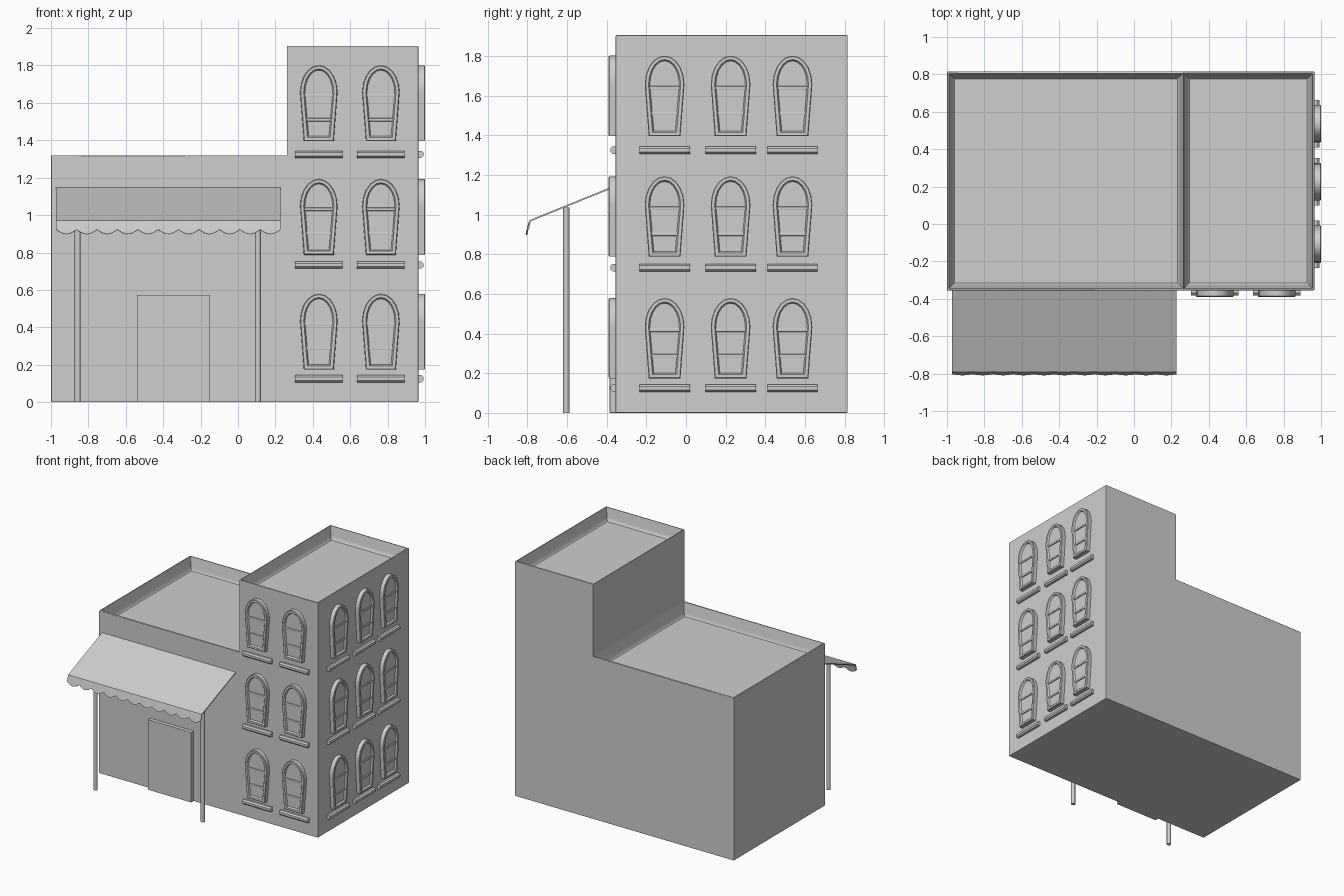
import bpy, bmesh
from math import sin, cos, pi
from mathutils import Matrix, Vector

if "Cube" in bpy.data.objects:
    bpy.data.objects.remove(bpy.data.objects["Cube"], do_unlink=True)

grey = bpy.data.materials.new("plain_grey")
grey.use_nodes = True
grey.diffuse_color = (0.62, 0.62, 0.62, 1)
grey.node_tree.nodes["Principled BSDF"].inputs["Base Color"].default_value = (0.62, 0.62, 0.62, 1)

LEFT, RIGHT, FRONT, BACK = -1.0, 0.965, -0.355, 0.815
SPLIT, LOW, HIGH = 0.262, 1.32, 1.905


def finish(bm, name):
    bmesh.ops.recalc_face_normals(bm, faces=bm.faces)
    mesh = bpy.data.meshes.new(name)
    bm.to_mesh(mesh)
    bm.free()
    mesh.materials.append(grey)
    ob = bpy.data.objects.new(name, mesh)
    bpy.context.collection.objects.link(ob)
    bpy.ops.object.select_all(action='DESELECT')
    ob.select_set(True)
    bpy.context.view_layer.objects.active = ob
    bpy.ops.object.shade_smooth_by_angle(angle=pi / 5)
    # Keep the large faces evenly shaded beside their rounded edges
    weighted = ob.modifiers.new("even_shading", 'WEIGHTED_NORMAL')
    weighted.keep_sharp = True
    weighted.weight = 100


def add_box(bm, lo, hi, bevel=0.0, mat=Matrix()):
    lo, hi = Vector(lo), Vector(hi)
    m = mat @ Matrix.Translation((lo + hi) / 2) @ Matrix.Diagonal((*(hi - lo), 1))
    verts = bmesh.ops.create_cube(bm, size=1, matrix=m)["verts"]
    if bevel:
        edges = list({e for v in verts for e in v.link_edges})
        bmesh.ops.bevel(bm, geom=edges, offset=bevel, segments=2, affect='EDGES', profile=0.5)


# Building body: stepped outline pulled from front to back
bm = bmesh.new()
outline = [(LEFT, 0), (RIGHT, 0), (RIGHT, HIGH), (SPLIT, HIGH), (SPLIT, LOW), (LEFT, LOW)]
face = bm.faces.new([bm.verts.new((x, FRONT, z)) for x, z in outline])
moved = bmesh.ops.extrude_face_region(bm, geom=[face])["geom"]
bmesh.ops.translate(bm, vec=(0, BACK - FRONT, 0),
                    verts=[g for g in moved if isinstance(g, bmesh.types.BMVert)])
bmesh.ops.recalc_face_normals(bm, faces=bm.faces)
hard = [e for e in bm.edges if not all(abs(v.co.x - SPLIT) < 1e-4 and v.co.z < HIGH for v in e.verts)]
bmesh.ops.bevel(bm, geom=hard, offset=0.006, segments=2, affect='EDGES', profile=0.5)

# Sunken roofs with a thin parapet and sloping inner walls
bm.normal_update()
roofs = [f for f in bm.faces if f.normal.z > 0.99 and f.calc_area() > 0.1]
for roof in roofs:
    is_low = roof.calc_center_median().z < HIGH - 0.1
    bmesh.ops.inset_region(bm, faces=[roof], thickness=0.006)
    if is_low:
        for v in roof.verts:
            if v.co.x > 0:
                v.co.x = SPLIT
    for thickness, drop in ((0.02, 0.072), (0.01, 0.02), (0.013, 0.008)):
        bmesh.ops.inset_region(bm, faces=[roof], thickness=thickness)
        for v in roof.verts:
            v.co.z -= drop
finish(bm, "building_body")

# Door slab
bm = bmesh.new()
add_box(bm, (-0.54, FRONT - 0.03, 0), (-0.15, FRONT + 0.01, 0.57), 0.003)
finish(bm, "door")


# Arched window outline that narrows toward the bottom
def window_outline(inset):
    pts = [(-0.08 + inset, inset), (0.08 - inset, inset)]
    for i in range(11):
        a = pi * i / 10
        pts.append(((0.1 - inset) * cos(a), 0.26 + (0.145 - inset) * sin(a)))
    return pts


def add_window(bm, mat):
    # Local axes: x across, -y outward, z up
    section = [(0, 0), (0, 0.031), (0.004, 0.035), (0.019, 0.035), (0.022, 0.032), (0.026, 0.022)]
    loops = [[bm.verts.new(mat @ Vector((x, -d, z))) for x, z in window_outline(inset)]
             for inset, d in section]
    n = len(loops[0])
    for a, b in zip(loops, loops[1:]):
        for i in range(n):
            j = (i + 1) % n
            bm.faces.new((a[i], a[j], b[j], b[i]))
    # Pane and two crossbars
    bm.faces.new(loops[-1])
    for z, half in ((0.105, 0.068), (0.235, 0.078)):
        add_box(bm, (-half, -0.03, z), (half, -0.015, z + 0.017), 0.003, mat)


# Sill with a tapered outer edge
def add_sill(bm, mat):
    section = [(0.005, -0.02), (-0.015, -0.02), (-0.026, -0.01),
               (-0.026, 0.008), (-0.015, 0.018), (0.005, 0.018)]
    ends = [[bm.verts.new(mat @ Vector((x, y, z))) for y, z in section] for x in (-0.127, 0.127)]
    for i in range(len(section)):
        j = (i + 1) % len(section)
        bm.faces.new((ends[0][i], ends[0][j], ends[1][j], ends[1][i]))
    for end in ends:
        bm.faces.new(end)


side_turn = Matrix.Rotation(pi / 2, 4, 'Z')
columns = {
    "front": [Matrix.Translation((x, FRONT, 0)) for x in (0.432, 0.764)],
    "left": [Matrix.Translation((RIGHT, y, 0)) @ side_turn for y in (-0.108, 0.225, 0.537)],
}
heights = {"windows": (add_window, (0.174, 0.788, 1.396)), "sills": (add_sill, (0.126, 0.734, 1.326))}
for side, places in columns.items():
    for part, (builder, rows) in heights.items():
        bm = bmesh.new()
        for place in places:
            for z in rows:
                builder(bm, place @ Matrix.Translation((0, 0, z)))
        finish(bm, side + "_" + part)

# Awning: sloping sheet with a wavy scalloped valance
SCALLOPS, STEPS = 11, 8
x0, x1 = -0.972, 0.228
bm = bmesh.new()
strips = []
for i in range(SCALLOPS * STEPS + 1):
    x = x0 + (x1 - x0) * i / (SCALLOPS * STEPS)
    wave = abs(sin(pi * i / STEPS))
    pts = [(FRONT, 1.148), (-0.79, 0.972),
           (-0.796 - 0.003 * wave, 0.945), (-0.803 - 0.006 * wave, 0.923 - 0.024 * wave)]
    strips.append([bm.verts.new((x, y, z)) for y, z in pts])
for a, b in zip(strips, strips[1:]):
    for k in range(3):
        bm.faces.new((a[k], b[k], b[k + 1], a[k + 1]))
bmesh.ops.recalc_face_normals(bm, faces=bm.faces)
bmesh.ops.solidify(bm, geom=bm.faces[:], thickness=0.008)
finish(bm, "awning")

# Awning posts
for name, x in (("right_post", -0.857), ("left_post", 0.107)):
    bm = bmesh.new()
    bmesh.ops.create_cone(bm, cap_ends=True, segments=20, radius1=0.016, radius2=0.016,
                          depth=1.036, matrix=Matrix.Translation((x, -0.603, 0.518)))
    finish(bm, name)
